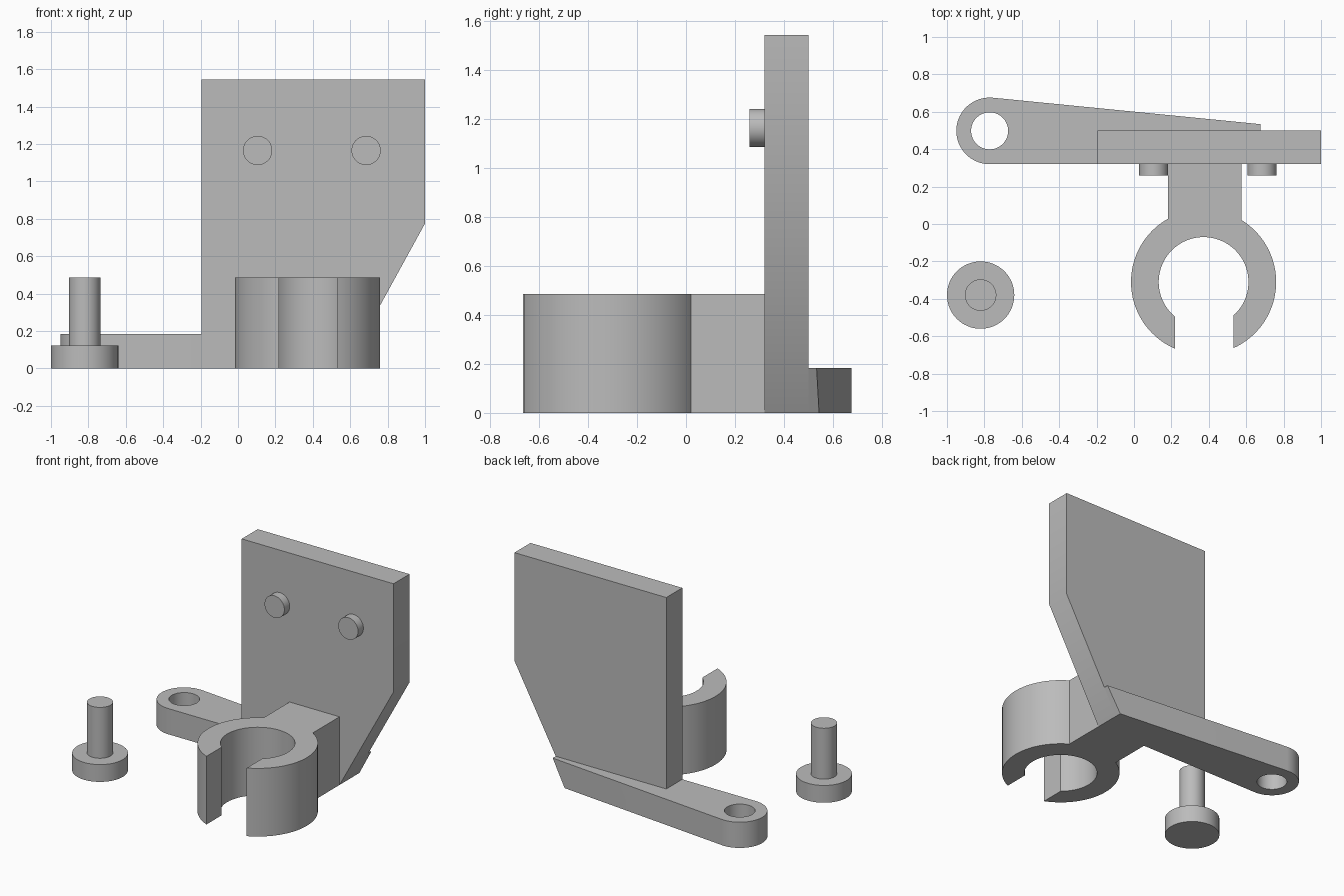
import bpy, bmesh
from math import sin, cos, pi, radians, sqrt, acos, asin

cube = bpy.data.objects.get("Cube")
if cube:
    bpy.data.objects.remove(cube, do_unlink=True)

GREY = (0.5, 0.5, 0.5, 1)
grey = bpy.data.materials.new("plain grey")
grey.use_nodes = True
grey.diffuse_color = GREY
grey.node_tree.nodes["Principled BSDF"].inputs["Base Color"].default_value = GREY


def arc(cx, cy, r, a, b, n):
    """Points along an arc from angle a to angle b, both ends included."""
    return [(cx + r * cos(a + (b - a) * i / n), cy + r * sin(a + (b - a) * i / n))
            for i in range(n + 1)]


def circle(cx, cy, r, n=64):
    return arc(cx, cy, r, 0, 2 * pi, n)[:-1]


def prism(name, loops, low, high, upright=False, adjust=None):
    """Extrude an outline (and any hole loops) along z, or along y if upright."""
    bm = bmesh.new()
    caps = ([], [])
    for loop in loops:
        rings = []
        for level, cap in zip((low, high), caps):
            ring = [bm.verts.new((u, level, v) if upright else (u, v, level))
                    for u, v in loop]
            cap += [bm.edges.new((ring[i - 1], ring[i])) for i in range(len(ring))]
            rings.append(ring)
        a, b = rings
        for i in range(len(a)):
            bm.faces.new((a[i - 1], a[i], b[i], b[i - 1]))
    for cap in caps:
        bmesh.ops.triangle_fill(bm, edges=cap, use_beauty=True,
                                normal=(0, 1, 0) if upright else (0, 0, 1))
    if adjust:
        for v in bm.verts:
            adjust(v.co)
    bmesh.ops.recalc_face_normals(bm, faces=bm.faces[:])
    mesh = bpy.data.meshes.new(name)
    bm.to_mesh(mesh)
    bm.free()
    mesh.materials.append(grey)
    obj = bpy.data.objects.new(name, mesh)
    bpy.context.collection.objects.link(obj)
    bpy.ops.object.select_all(action='DESELECT')
    obj.select_set(True)
    bpy.context.view_layer.objects.active = obj
    bpy.ops.object.shade_smooth_by_angle(angle=radians(30))
    return obj


FRONT, BACK = 0.32, 0.5      # faces of the upright plate
FOOT, ARM_TOP = 0.575, 0.183
LEFT = -0.195


def slant_x(z):
    """Sloping lower edge shared by the plate and the arm."""
    return FOOT + (1 - FOOT) * z / 0.775


# Upright plate with a sloping lower corner
prism("back_plate", [[(LEFT, 0), (FOOT, 0), (1, 0.775), (1, 1.545), (LEFT, 1.545)]],
      FRONT, BACK, upright=True)

# Pegs on the front of the plate
for side, x in (("right", 0.105), ("left", 0.685)):
    prism("peg_" + side, [circle(x, 1.165, 0.078, 48)], 0.26, FRONT, upright=True)

# Tapered arm with an eyelet, running behind the plate
EX, EY, ER = -0.772, 0.498, 0.178
TAPER = 0.0985


def arm_edge(x):
    return EY + ER * cos(TAPER) - (x - EX - ER * sin(TAPER)) * sin(TAPER) / cos(TAPER)


def slope_end(co):
    if co.x > FOOT:
        co.x = slant_x(co.z)
        if co.y > BACK + 0.01:
            co.y = arm_edge(co.x)


tip = slant_x(ARM_TOP)
arm = arc(EX, EY, ER, pi / 2 - TAPER, 3 * pi / 2, 40)
arm += [(LEFT, FRONT), (LEFT, BACK), (tip, BACK), (tip, arm_edge(tip))]
prism("arm", [arm, circle(EX, EY, 0.099)], 0, ARM_TOP, adjust=slope_end)

# Open ring clip joined to the plate by a block
CX, CY, R_OUT, R_IN = 0.372, -0.31, 0.388, 0.24
STEM_L, STEM_R, GAP_L, GAP_R = 0.182, FOOT, 0.218, 0.533


def low_angle(x, r):
    return -acos((x - CX) / r)


clip = [(STEM_R, FRONT), (STEM_L, FRONT)]
clip += arc(CX, CY, R_OUT, acos((STEM_L - CX) / R_OUT), low_angle(GAP_L, R_OUT) + 2 * pi, 40)
clip += arc(CX, CY, R_IN, low_angle(GAP_L, R_IN) + 2 * pi, low_angle(GAP_R, R_IN), 64)
clip += arc(CX, CY, R_OUT, low_angle(GAP_R, R_OUT), acos((STEM_R - CX) / R_OUT), 40)
prism("ring_clip", [clip], 0, 0.485)

# Loose headed pin standing beside the bracket
PX, PY = -0.82, -0.38
prism("pin_head", [circle(PX, PY, 0.18)], 0, 0.123)
prism("pin_shaft", [circle(PX, PY, 0.084)], 0.123, 0.485)
